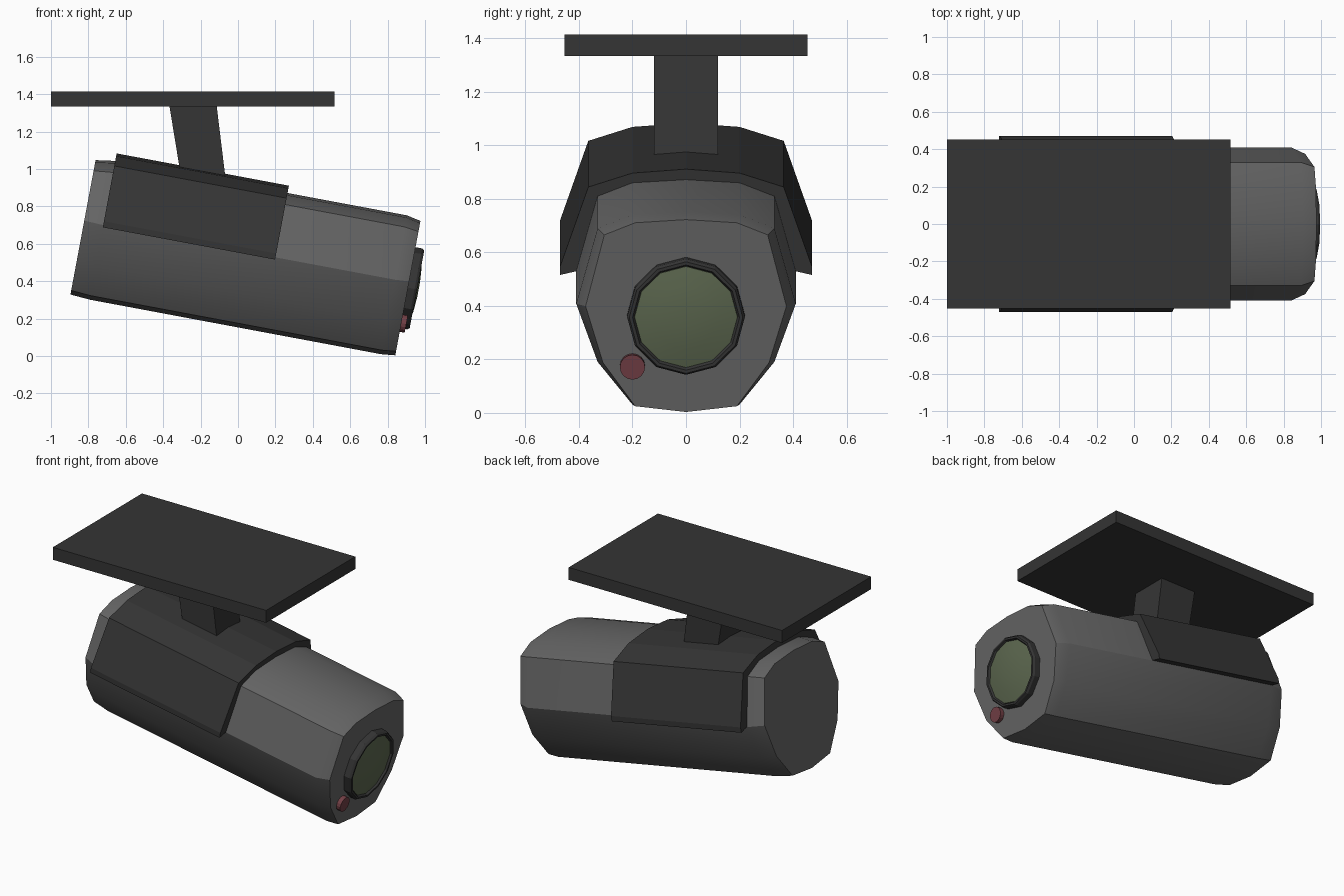
import bpy, bmesh, math

if "Cube" in bpy.data.objects:
    bpy.data.objects.remove(bpy.data.objects["Cube"])

TILT = math.radians(10.6)
C, S = math.cos(TILT), math.sin(TILT)


def tilted(s, y, t):
    """Camera frame (s along barrel, t upward) to world."""
    return (s * C + t * S, y, t * C - s * S)


def mat(name, rgb):
    m = bpy.data.materials.new(name)
    m.diffuse_color = (*rgb, 1)
    m.use_nodes = True
    m.node_tree.nodes["Principled BSDF"].inputs["Base Color"].default_value = m.diffuse_color
    return m


def loft(name, rings, material, smooth=None):
    """Skin a list of equal-length closed rings and cap both ends."""
    bm = bmesh.new()
    vs = [[bm.verts.new(p) for p in r] for r in rings]
    n = len(rings[0])
    for a, b in zip(vs, vs[1:]):
        for i in range(n):
            j = (i + 1) % n
            bm.faces.new((a[i], a[j], b[j], b[i]))
    bm.faces.new(vs[0][::-1])
    bm.faces.new(vs[-1])
    bmesh.ops.recalc_face_normals(bm, faces=bm.faces)
    me = bpy.data.meshes.new(name)
    bm.to_mesh(me)
    bm.free()
    ob = bpy.data.objects.new(name, me)
    bpy.context.collection.objects.link(ob)
    me.materials.append(material)
    if smooth:
        bpy.ops.object.select_all(action='DESELECT')
        ob.select_set(True)
        bpy.context.view_layer.objects.active = ob
        bpy.ops.object.shade_smooth_by_angle(angle=math.radians(smooth))
    return ob


def mirrored(half):
    """Close a half profile that starts and ends on y = 0."""
    return half + [(-y, t) for y, t in half[-2:0:-1]]


def ring(s, prof):
    return [tilted(s, y, t) for y, t in prof]


def circle(s, r, n, y=0, t=0.526):
    return [tilted(s, y + r * math.sin(2 * math.pi * i / n),
                   t + r * math.cos(2 * math.pi * i / n)) for i in range(n)]


def rect(x0, x1, y, z0, z1=None):
    z1 = z0 if z1 is None else z1
    return [(x0, -y, z0), (x1, -y, z1), (x1, y, z1), (x0, y, z0)]


grey = mat("body_grey", (0.13, 0.13, 0.13))
dark = mat("dark_grey", (0.035, 0.035, 0.035))
green = mat("lens_green", (0.11, 0.14, 0.08))
red = mat("lamp_red", (0.17, 0.05, 0.06))

# barrel: twelve-sided profile with chamfered ends
full = mirrored([(0, .905), (.2, .893), (.33, .842), (.41, .555),
                 (.33, .334), (.2, .172), (0, .15)])
end = mirrored([(0, .889), (.19, .877), (.305, .831), (.375, .56),
                (.31, .345), (.19, .18), (0, .158)])
loft("camera_body", [ring(-.941, end), ring(-.832, full),
                     ring(.75, full), ring(.826, end)], grey, 25)

# saddle shell wrapped over the barrel
outer = [(.47, .543), (.47, .576), (.365, .877), (.2, .93), (0, .945)]
inner = [(0, .9), (.2, .888), (.328, .838), (.405, .558)]
shell = (outer + [(-y, t) for y, t in outer[-2::-1]]
         + [(-y, t) for y, t in inner[::-1]] + inner[1:])
loft("saddle_shell", [ring(-.837, shell), ring(.1, shell)], dark)

# lens rim with recessed, slightly domed glass
loft("lens_rim", [circle(.80, .22, 12), circle(.862, .22, 12),
                  circle(.875, .212, 12), circle(.875, .2, 12),
                  circle(.86, .192, 12)], dark)
loft("lens_glass", [circle(.85, .194, 12), circle(.864, .192, 12),
                    circle(.878, .12, 12), circle(.884, .04, 12)], green, 30)

# indicator lamp
loft("indicator_lamp", [circle(.80, .047, 16, -.2, .333),
                        circle(.853, .047, 16, -.2, .333)], red)

# ceiling bracket
loft("mount_stem", [rect(-.305, -.065, .12, .96, .935),
                    rect(-.368, -.115, .12, 1.345)], dark)
loft("mount_plate", [rect(-1, .517, .453, 1.333),
                     rect(-1, .517, .453, 1.413)], dark)
